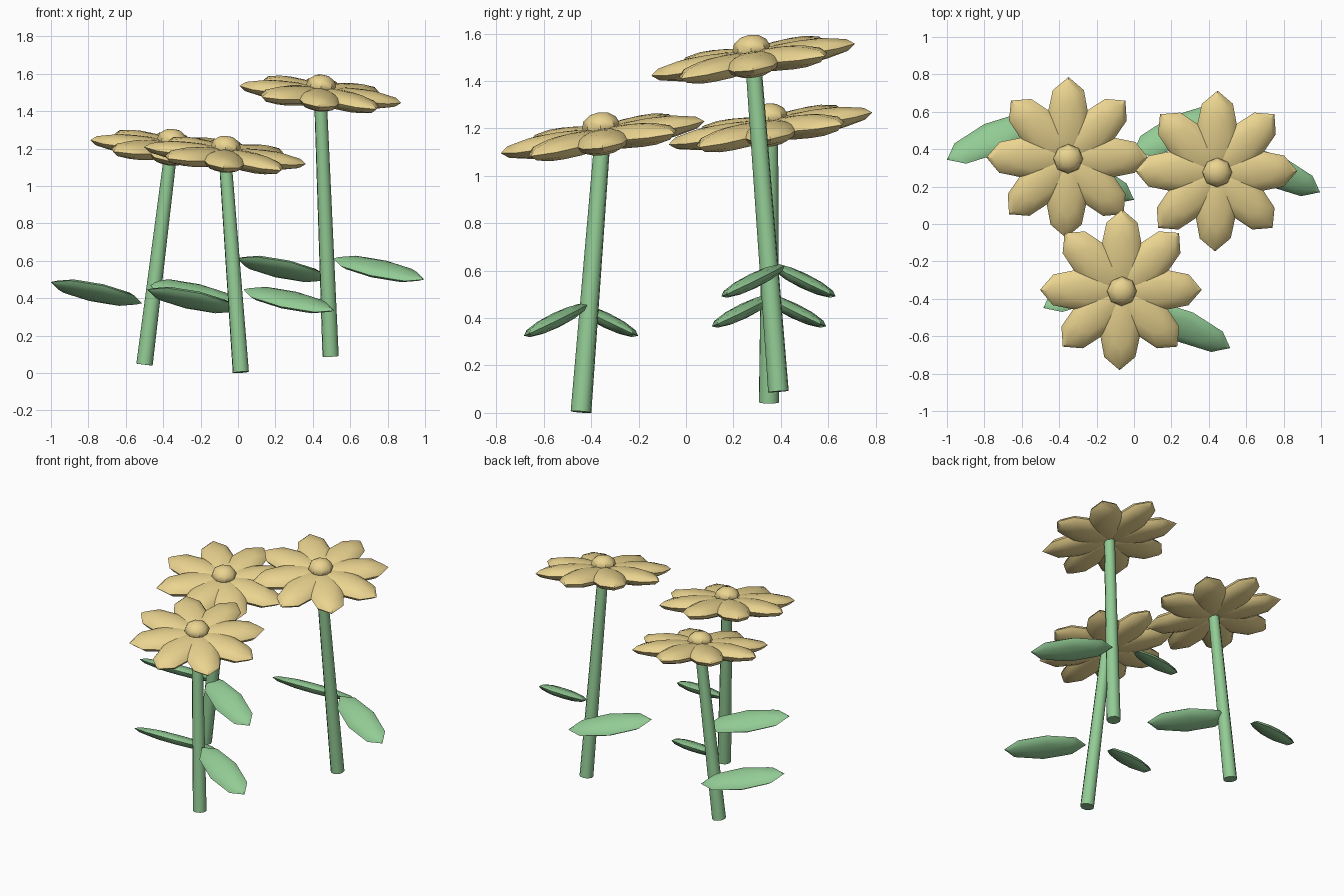
import bpy, bmesh
from math import radians, pi
from mathutils import Matrix, Vector, Euler

if "Cube" in bpy.data.objects:
    bpy.data.objects.remove(bpy.data.objects["Cube"])


def make_mat(name, color):
    m = bpy.data.materials.new(name)
    m.diffuse_color = color
    m.use_nodes = True
    m.node_tree.nodes["Principled BSDF"].inputs["Base Color"].default_value = m.diffuse_color
    return m


YELLOW = make_mat("petal_yellow", (0.83, 0.66, 0.28, 1))
GREEN = make_mat("leaf_green", (0.29, 0.60, 0.30, 1))


def finish(bm, name, mat):
    me = bpy.data.meshes.new(name)
    bm.to_mesh(me)
    bm.free()
    ob = bpy.data.objects.new(name, me)
    bpy.context.collection.objects.link(ob)
    me.materials.append(mat)
    bpy.ops.object.select_all(action='DESELECT')
    ob.select_set(True)
    bpy.context.view_layer.objects.active = ob
    bpy.ops.object.shade_smooth_by_angle(angle=radians(40))
    return ob


def blob(bm, matrix, size):
    # low-poly flattened ball
    bmesh.ops.create_uvsphere(bm, u_segments=8, v_segments=6, radius=1,
                              matrix=matrix @ Matrix.Diagonal((*size, 1)))


def flower(tag, base, head):
    base, head = Vector(base), Vector(head)

    # leaning tapered stem
    axis = head - base
    bm = bmesh.new()
    rot = axis.to_track_quat('Z', 'Y').to_matrix().to_4x4()
    bmesh.ops.create_cone(bm, cap_ends=True, segments=10, radius1=0.044,
                          radius2=0.034, depth=axis.length,
                          matrix=Matrix.Translation((base + head) / 2) @ rot)
    finish(bm, f"stem_{tag}", GREEN)

    # two leaves, a third of the way up
    for side, label in ((1, "right"), (-1, "left")):
        pos = base + Vector((0.257 * side, -0.107 * side, axis.z / 3))
        turn = Euler((radians(22) * side, radians(12), radians(-25) * side))
        bm = bmesh.new()
        blob(bm, Matrix.Translation(pos) @ turn.to_matrix().to_4x4(),
             (0.274, 0.095, 0.032))
        finish(bm, f"leaf_{label}_{tag}", GREEN)

    # tilted head: ring of petals and a round centre
    tilt = Matrix.Translation(head) @ Euler((radians(9), radians(6), 0)).to_matrix().to_4x4()
    bm = bmesh.new()
    for i in range(8):
        spin = Matrix.Rotation(i * pi / 4, 4, 'Z')
        blob(bm, tilt @ spin @ Matrix.Translation((0.193, 0, 0)), (0.242, 0.118, 0.05))
    finish(bm, f"petals_{tag}", YELLOW)
    bm = bmesh.new()
    blob(bm, tilt @ Matrix.Translation((0, 0, 0.05)), (0.08, 0.08, 0.057))
    finish(bm, f"flower_centre_{tag}", YELLOW)


flower("front", (0.015, -0.443, 0.004), (-0.07, -0.352, 1.163))
flower("back_left", (-0.5, 0.35, 0.045), (-0.357, 0.356, 1.2))
flower("back_right", (0.495, 0.39, 0.09), (0.44, 0.283, 1.49))
